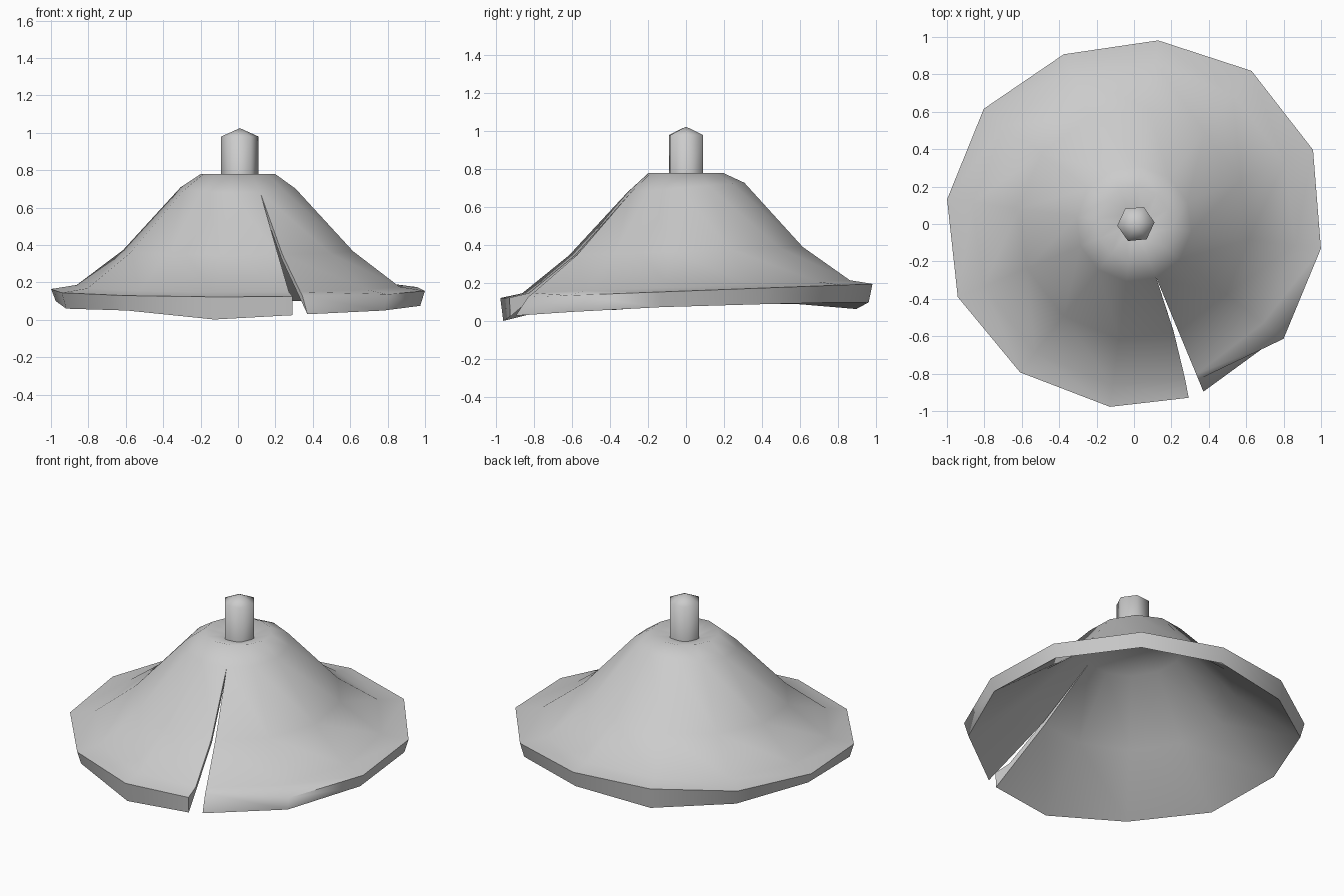
import bpy, bmesh
from math import radians, cos, sin

cube = bpy.data.objects.get("Cube")
if cube:
    bpy.data.objects.remove(cube)

grey = bpy.data.materials.new("plain grey")
grey.use_nodes = True
colour = (0.6, 0.6, 0.6, 1)
grey.diffuse_color = colour
grey.node_tree.nodes["Principled BSDF"].inputs["Base Color"].default_value = colour


def finish(bm, name, sharp):
    bmesh.ops.recalc_face_normals(bm, faces=bm.faces)
    mesh = bpy.data.meshes.new(name)
    bm.to_mesh(mesh)
    bm.free()
    mesh.materials.append(grey)
    ob = bpy.data.objects.new(name, mesh)
    bpy.context.collection.objects.link(ob)
    bpy.ops.object.select_all(action='DESELECT')
    ob.select_set(True)
    bpy.context.view_layer.objects.active = ob
    bpy.ops.object.shade_smooth_by_angle(angle=radians(sharp))


SIDES = 12
SLIT = -67.5
# Uneven hand-cut rim: radius of its top edge and height of its bottom edge per spoke
rim_radius = [0.9, 1.008, 1.008, 1.036, 1.032, 0.99, 0.982,
              1.012, 1.008, 1.02, 1.0, 0.986, 0.974]
hem_height = [0.03, 0.05, 0.075, 0.09, 0.1, 0.1, 0.065,
              0.09, 0.1, 0.06, 0.05, 0.002, 0.025]
hem_radius = [max(0.97, 0.975 * r) for r in rim_radius]

bm = bmesh.new()
grid = []


def ring(radius, height, tilt=0.0):
    """Add one ring; radius and height may be a number or a list per spoke."""
    row = []
    for i in range(SIDES + 1):
        r = radius[i] if isinstance(radius, list) else radius
        z = height[i] if isinstance(height, list) else height
        opening = max(0, r - 0.32) * 7.7
        if i == SIDES and not opening:
            row.append(row[0])
            continue
        a = radians(SLIT + 360 * i / SIDES - (opening if i == SIDES else 0))
        y = r * sin(a)
        row.append(bm.verts.new((r * cos(a), y, z + tilt * y)))
    grid.append(row)


# Outer cone down to the rim
ring(0.08, 0.75)
ring(0.20, 0.78)
ring(0.31, 0.705, 0.08)
ring(0.62, 0.37, 0.035)
ring(0.87, 0.182, 0.04)
ring(rim_radius, 0.16, 0.038)
# Hem, then the lining back up to the ceiling
ring(hem_radius, hem_height)
ring(0.61, 0.345, 0.035)
ring(0.30, 0.675, 0.08)

for upper, lower in zip(grid, grid[1:]):
    for i in range(SIDES):
        bm.faces.new((upper[i], lower[i], lower[i + 1], upper[i + 1]))
# Top, ceiling and the two walls of the slit
bm.faces.new(grid[0][:SIDES])
bm.faces.new(grid[-1][:SIDES])
for column in (0, SIDES):
    edge = [row[column] for row in grid[2:]]
    bm.faces.new((edge[0], edge[1], edge[5], edge[6]))
    bm.faces.new(edge[1:6])
finish(bm, "shade", 75)

# Stem: six-sided post with a low pointed cap
bm = bmesh.new()
rows = []
for z in (0.72, 0.98):
    rows.append([bm.verts.new((0.01 + 0.1 * cos(radians(5 + 60 * i)),
                               0.1 * sin(radians(5 + 60 * i)), z)) for i in range(6)])
tip = bm.verts.new((0.01, 0, 1.025))
for i in range(6):
    j = (i + 1) % 6
    bm.faces.new((rows[0][i], rows[0][j], rows[1][j], rows[1][i]))
    bm.faces.new((rows[1][i], rows[1][j], tip))
bm.faces.new(rows[0][::-1])
finish(bm, "stem", 85)
